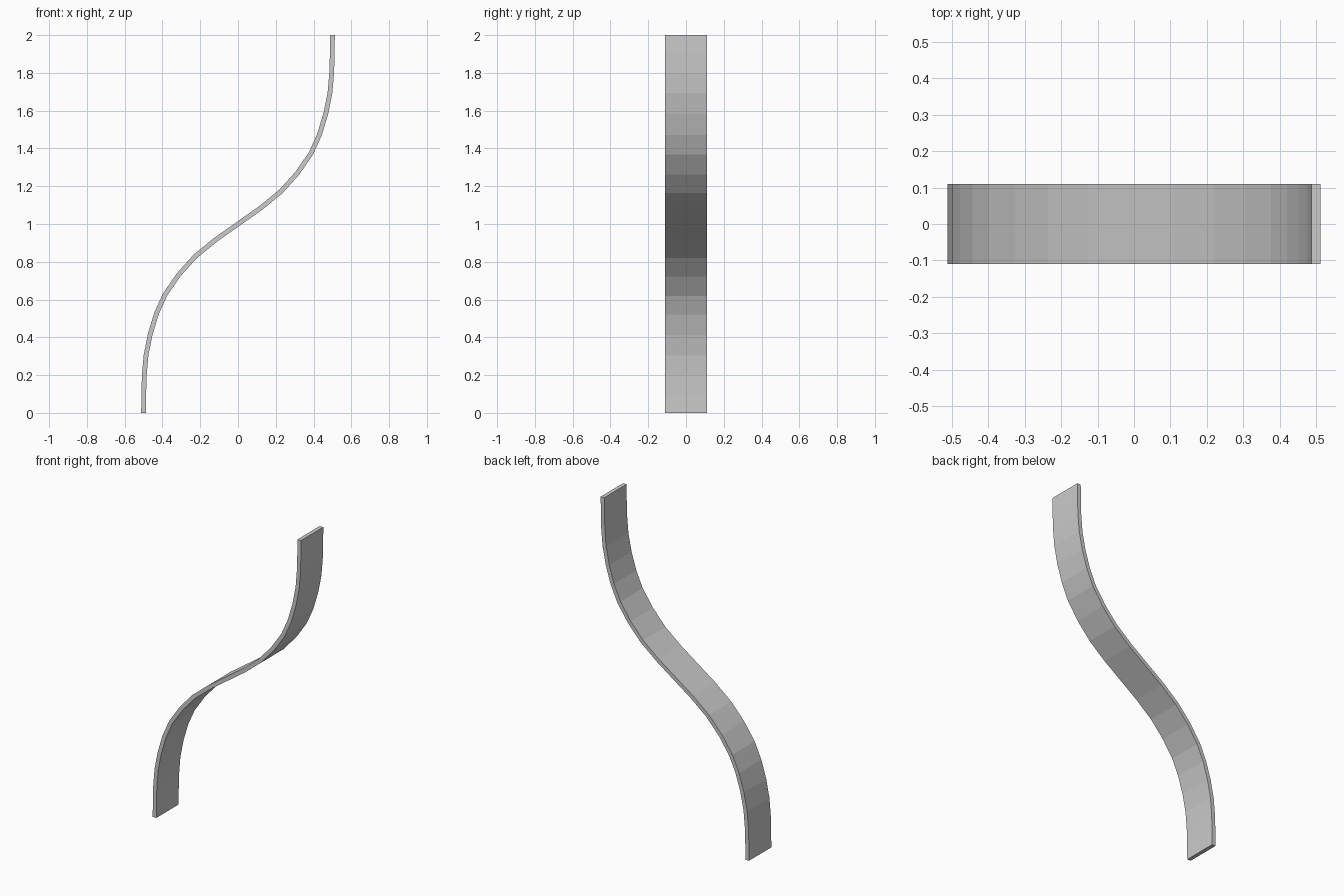
import bpy, bmesh
from mathutils import Vector

if "Cube" in bpy.data.objects:
    bpy.data.objects.remove(bpy.data.objects["Cube"])

HALF_WIDTH = 0.11
HALF_THICK = 0.0125

# Lower half of the S centre line (x, z); upper half is its point reflection
lower = [(-0.5, 0), (-0.499, 0.1), (-0.496, 0.2), (-0.487, 0.305),
         (-0.465, 0.415), (-0.432, 0.525), (-0.387, 0.625),
         (-0.315, 0.73), (-0.227, 0.828), (-0.118, 0.917)]
path = lower + [(0, 1)] + [(-x, 2 - z) for x, z in reversed(lower)]
path = [Vector(p) for p in path]


def offset_point(i, side):
    """Mitred offset of a path point; the ends stay level."""
    if i in (0, len(path) - 1):
        return path[i] + Vector((side * HALF_THICK, 0))
    a = (path[i] - path[i - 1]).normalized()
    b = (path[i + 1] - path[i]).normalized()
    t = (a + b).normalized()
    return path[i] + Vector((t.y, -t.x)) * side * HALF_THICK / t.dot(a)


# Curved flat strip: rectangular section carried along the path
bm = bmesh.new()
rings = []
for i in range(len(path)):
    l, r = offset_point(i, -1), offset_point(i, 1)
    rings.append([bm.verts.new((p.x, y, p.y)) for p, y in
                  ((l, -HALF_WIDTH), (r, -HALF_WIDTH), (r, HALF_WIDTH), (l, HALF_WIDTH))])
for lo, hi in zip(rings, rings[1:]):
    for k in range(4):
        n = (k + 1) % 4
        bm.faces.new((lo[k], lo[n], hi[n], hi[k]))
bm.faces.new(rings[0][::-1])
bm.faces.new(rings[-1])
bmesh.ops.recalc_face_normals(bm, faces=bm.faces)

mesh = bpy.data.meshes.new("curved_strip")
bm.to_mesh(mesh)
bm.free()
bpy.context.collection.objects.link(bpy.data.objects.new("curved_strip", mesh))
